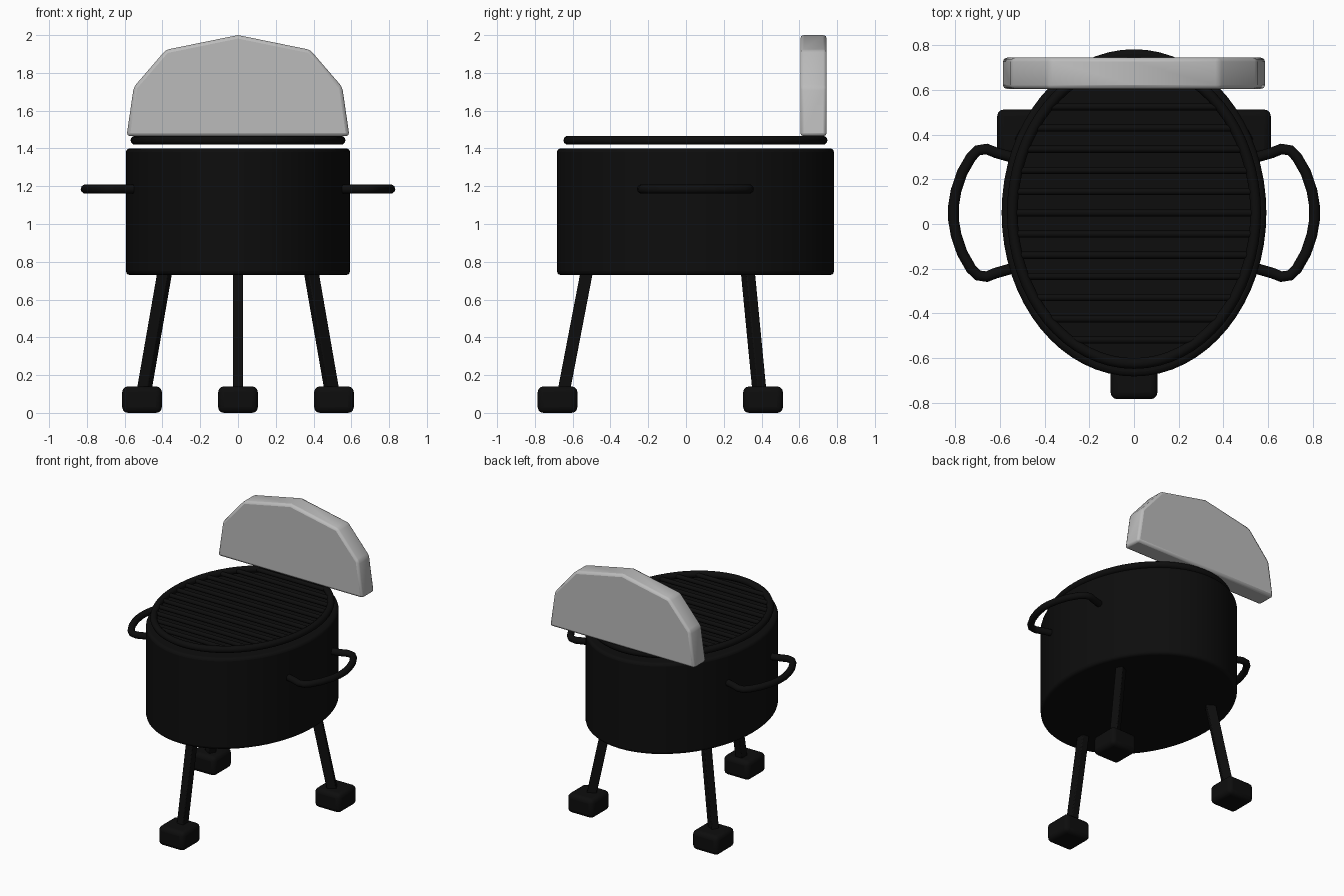
import bpy, bmesh, math
from mathutils import Vector

cube = bpy.data.objects.get("Cube")
if cube:
    bpy.data.objects.remove(cube, do_unlink=True)

CY = 0.05  # y centre of the oval body


def material(name, value):
    m = bpy.data.materials.new(name)
    m.use_nodes = True
    colour = (value, value, value, 1)
    m.diffuse_color = colour
    m.node_tree.nodes["Principled BSDF"].inputs["Base Color"].default_value = colour
    return m


black = material("matte black", 0.004)
silver = material("silver grey", 0.5)


def finish(obj, name, mat, bevel=0, segments=3, smooth=True):
    obj.name = name
    obj.data.materials.clear()
    obj.data.materials.append(mat)
    if bevel:
        mod = obj.modifiers.new("rounded edges", "BEVEL")
        mod.width, mod.segments = bevel, segments
        mod.limit_method, mod.angle_limit = "ANGLE", math.radians(25)
    if smooth:
        bpy.ops.object.select_all(action="DESELECT")
        obj.select_set(True)
        bpy.context.view_layer.objects.active = obj
        bpy.ops.object.shade_smooth_by_angle(angle=math.radians(40))
    return obj


def tube(name, points, radius, cyclic=False):
    curve = bpy.data.curves.new(name, "CURVE")
    curve.dimensions = "3D"
    curve.bevel_depth, curve.bevel_resolution = radius, 3
    curve.use_fill_caps = True
    spline = curve.splines.new("POLY")
    spline.points.add(len(points) - 1)
    for p, co in zip(spline.points, points):
        p.co = (*co, 1)
    spline.use_cyclic_u = cyclic
    obj = bpy.data.objects.new(name, curve)
    bpy.context.collection.objects.link(obj)
    bpy.ops.object.select_all(action="DESELECT")
    obj.select_set(True)
    bpy.context.view_layer.objects.active = obj
    bpy.ops.object.convert(target="MESH")
    return finish(bpy.context.object, name, black)


# Oval body
bpy.ops.mesh.primitive_cylinder_add(vertices=64, radius=1, depth=1, location=(0, CY, 1.065))
body = bpy.context.object
body.scale = (0.593, 0.733, 0.67)
bpy.ops.object.transform_apply(location=False, rotation=False, scale=True)
finish(body, "body", black, 0.02)

# Grate: oval ring with cross bars
RX, RY, GZ = 0.545, 0.675, 1.443
angles = [math.tau * i / 64 for i in range(64)]
tube("grate_ring", [(RX * math.cos(a), CY + RY * math.sin(a), GZ) for a in angles], 0.024, True)
for i in range(-6, 7):
    y = i * 0.095
    half = RX * math.sqrt(1 - (y / RY) ** 2)
    tube(f"grate_bar_{i + 7}", [(-half, CY + y, GZ), (half, CY + y, GZ)], 0.016)

# Side handles
half_path = [(0.55, 0.25), (0.62, 0.27), (0.66, 0.286), (0.7, 0.28), (0.73, 0.25),
             (0.77, 0.18), (0.797, 0.1), (0.809, 0.03)]
path = half_path + [(x, -y) for x, y in reversed(half_path)]
for side, label in ((1, "left"), (-1, "right")):
    tube(f"{label}_handle", [(side * x, CY + y, 1.185) for x, y in path], 0.024)


# Splayed legs and block feet
def leg(name, top, bottom, foot):
    top, bottom = Vector(top), Vector(bottom)
    out = Vector((bottom.x - top.x, bottom.y - top.y, 0)).normalized() * 0.033
    side = Vector((-out.y, out.x, 0)).normalized() * 0.027
    bm = bmesh.new()
    rings = [[bm.verts.new(c + a * out + b * side) for a, b in ((-1, -1), (1, -1), (1, 1), (-1, 1))]
             for c in (bottom, top)]
    bm.faces.new(rings[0])
    bm.faces.new(rings[1])
    for i in range(4):
        j = (i + 1) % 4
        bm.faces.new((rings[0][i], rings[0][j], rings[1][j], rings[1][i]))
    bmesh.ops.recalc_face_normals(bm, faces=bm.faces)
    mesh = bpy.data.meshes.new(name)
    bm.to_mesh(mesh)
    bm.free()
    obj = bpy.data.objects.new(name, mesh)
    bpy.context.collection.objects.link(obj)
    finish(obj, name, black, 0.006, 2)

    bpy.ops.mesh.primitive_cube_add(size=1, location=(*foot, 0.07))
    block = bpy.context.object
    block.scale = (0.21, 0.21, 0.14)
    bpy.ops.object.transform_apply(location=False, rotation=False, scale=True)
    finish(block, name.replace("leg", "foot"), black, 0.03)


leg("front_leg", (0, -0.525, 0.75), (0, -0.65, 0.1), (0, -0.68))
for s, label in ((1, "left"), (-1, "right")):
    leg(f"back_{label}_leg", (s * 0.387, 0.327, 0.75), (s * 0.5, 0.39, 0.1), (s * 0.508, 0.408))

# Raised lid: faceted arch with softened edges
right_half = [(0.59, 1.465), (0.552, 1.725), (0.382, 1.922)]
outline = right_half + [(0, 2.0)] + [(-x, z) for x, z in reversed(right_half)]
bm = bmesh.new()
face = bm.faces.new([bm.verts.new((x, 0.605, z)) for x, z in outline])
extruded = bmesh.ops.extrude_face_region(bm, geom=[face])["geom"]
moved = [v for v in extruded if isinstance(v, bmesh.types.BMVert)]
bmesh.ops.translate(bm, verts=moved, vec=(0, 0.14, 0))
bmesh.ops.recalc_face_normals(bm, faces=bm.faces)
mesh = bpy.data.meshes.new("lid")
bm.to_mesh(mesh)
bm.free()
lid = bpy.data.objects.new("lid", mesh)
bpy.context.collection.objects.link(lid)
finish(lid, "lid", silver, 0.018, 2)
